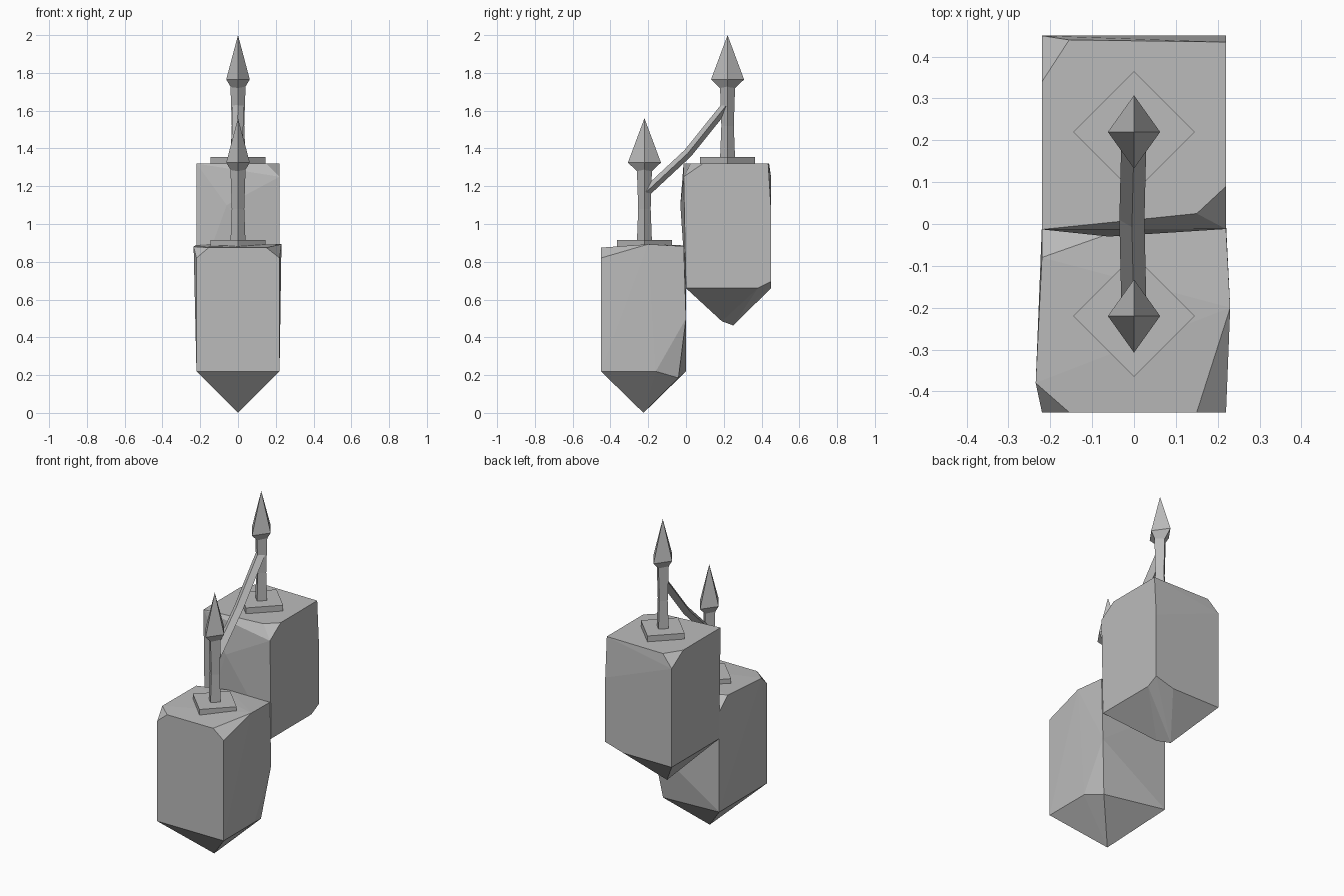
import bpy
import bmesh
from math import cos, sin, pi
from mathutils import Vector

cube = bpy.data.objects.get("Cube")
if cube:
    bpy.data.objects.remove(cube, do_unlink=True)

stone = bpy.data.materials.new("grey_stone")
stone.use_nodes = True
GREY = (0.5, 0.5, 0.5, 1)
stone.diffuse_color = GREY
stone.node_tree.nodes["Principled BSDF"].inputs["Base Color"].default_value = GREY


def finish(name, bm):
    bmesh.ops.recalc_face_normals(bm, faces=bm.faces)
    mesh = bpy.data.meshes.new(name)
    bm.to_mesh(mesh)
    bm.free()
    mesh.materials.append(stone)
    obj = bpy.data.objects.new(name, mesh)
    bpy.context.collection.objects.link(obj)
    return obj


def chipped_block(name, points):
    """Rough cut stone: the hull of its corners and chips."""
    bm = bmesh.new()
    for p in points:
        bm.verts.new(p)
    out = bmesh.ops.convex_hull(bm, input=bm.verts)
    loose = [v for v in bm.verts if not v.link_faces]
    bmesh.ops.delete(bm, geom=loose, context='VERTS')
    bmesh.ops.dissolve_limit(bm, angle_limit=0.02, verts=bm.verts, edges=bm.edges)
    return finish(name, bm)


def diamond_loft(name, rings):
    """Skin four-sided rings given as (centre, half axis, half axis)."""
    bm = bmesh.new()
    loops = []
    for centre, a, b in rings:
        c, a, b = Vector(centre), Vector(a), Vector(b)
        loops.append([bm.verts.new(c + a * cos(k * pi / 2) + b * sin(k * pi / 2))
                      for k in range(4)])
    for lo, hi in zip(loops, loops[1:]):
        for k in range(4):
            n = (k + 1) % 4
            bm.faces.new((lo[k], lo[n], hi[n], hi[k]))
    bm.faces.new(loops[0])
    bm.faces.new(loops[-1])
    bmesh.ops.remove_doubles(bm, verts=bm.verts, dist=0.0005)
    return finish(name, bm)


def upright(name, y, z, profile):
    """Vertical diamond part from (height, x radius, y radius) steps."""
    return diamond_loft(name, [((0, y, z + h), (rx, 0, 0), (0, ry, 0))
                               for h, rx, ry in profile])


W = 0.22

# Lower front stone with a pointed foot
chipped_block("front_stone", [
    (-W, -.45, .22), (W, -.45, .22), (-W, 0, .22), (0, -.225, 0),
    # broken lower back corner
    (W, -.16, .22), (.18, -.04, .185), (.11, -.04, .185), (W, 0, .5),
    # chipped top
    (-W, -.45, .82), (-.155, -.45, .875), (.15, -.45, .875), (W, -.45, .82),
    (.23, -.2, .893), (-.235, -.38, .88),
    (-W, -.08, .89), (-.05, -.02, .887), (W, -.012, .882), (-W, 0, .82),
])

# Higher back stone
chipped_block("back_stone", [
    (-W, 0, .66), (W, 0, .66), (-W, .45, .66),
    (-.05, .25, .463), (0, .19, .485),
    # broken lower back corner
    (W, .38, .66), (W, .45, .695), (.1, .45, .66),
    # bulging front and chipped top
    (-.06, -.03, 1.1), (W, -.012, 1.25), (.15, .025, 1.32), (W, .09, 1.32),
    (-W, -.013, 1.32), (W, .435, 1.32), (-.155, .44, 1.32), (-W, .34, 1.32),
    (-W, .45, 1.25), (W, .45, 1.08), (-W, .45, 1.08),
])

# Plate, post and spearhead on each stone
for side, y, z in (("front", -.22, .88), ("back", .22, 1.32)):
    upright(side + "_plate", y, z, [(-.01, .145, .145), (.035, .145, .145)])
    upright(side + "_post", y, z, [(.02, .04, .04), (.2, .033, .033), (.41, .04, .04)])
    upright(side + "_spearhead", y, z,
            [(.40, .035, .04), (.445, .0625, .0875), (.68, 0, 0)])

# Sagging rail between the posts
path = [Vector(p) for p in ((0, -.21, 1.17), (-.005, .01, 1.375), (0, .215, 1.63))]
rings = []
for i, p in enumerate(path):
    run = path[min(i + 1, 2)] - path[max(i - 1, 0)]
    up = Vector((1, 0, 0)).cross(run).normalized()
    rings.append((p, (.03, 0, 0), up * .024))
diamond_loft("rail", rings)
